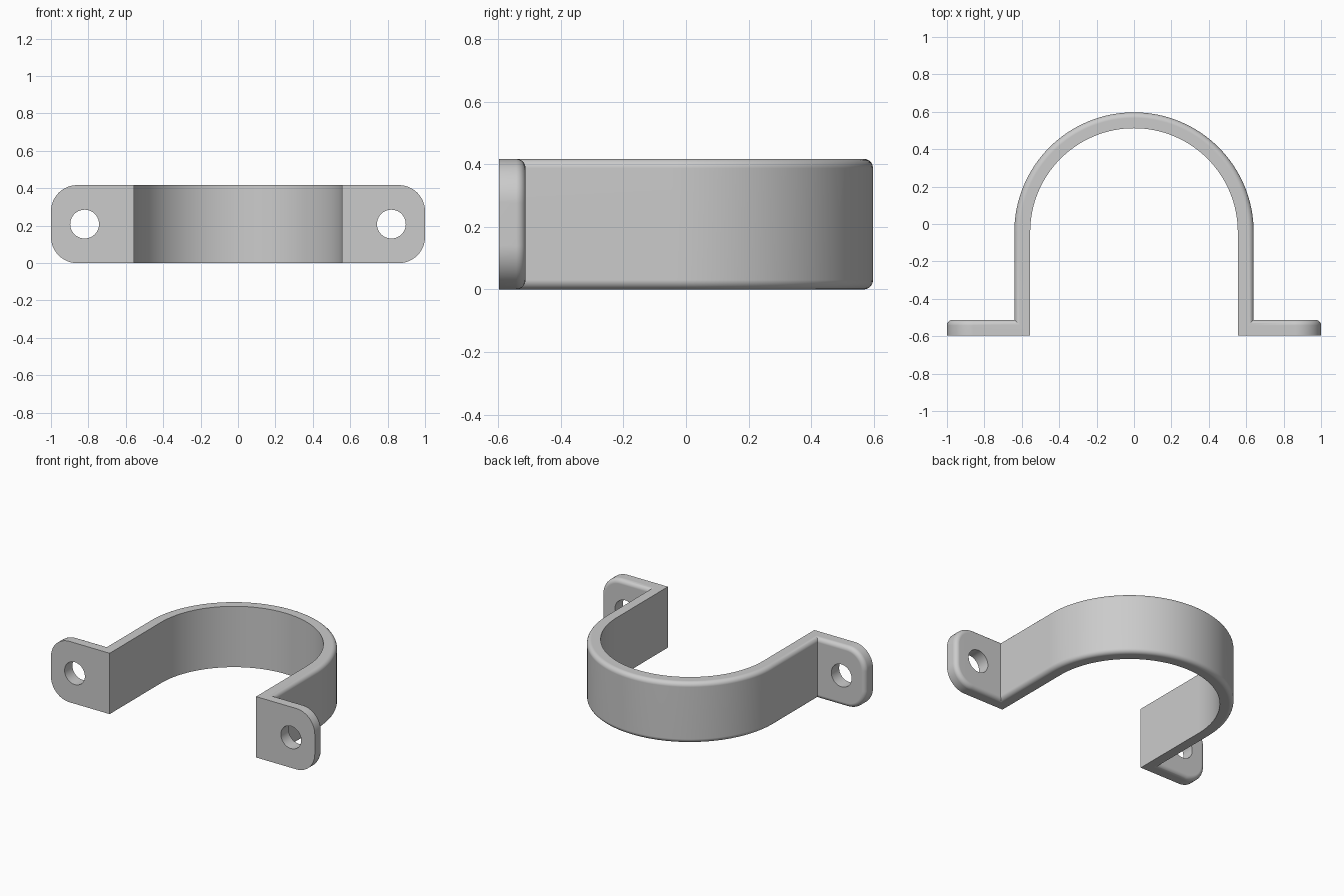
import bpy, bmesh, math

cube = bpy.data.objects.get("Cube")
if cube:
    bpy.data.objects.remove(cube, do_unlink=True)

HEIGHT, DEPTH, THICK = 0.417, 0.597, 0.085
OUTER = 0.64
INNER = OUTER - THICK
CENTRE_Y = DEPTH - OUTER
TAB_BACK = -DEPTH + THICK
CORNER, ROUND = 0.14, 0.03
HOLE_X, HOLE_R = 0.82, 0.077
SEGS = 64

grey = bpy.data.materials.new("grey metal")
grey.use_nodes = True
colour = (0.6, 0.6, 0.6, 1)
grey.diffuse_color = colour
grey.node_tree.nodes["Principled BSDF"].inputs["Base Color"].default_value = colour


def arc(radius):
    """Half circle from +x over the back to -x."""
    angles = [math.pi * i / SEGS for i in range(SEGS + 1)]
    return [(radius * math.cos(a), CENTRE_Y + radius * math.sin(a)) for a in angles]


def on_outside(v):
    """True on the back of the tabs and the outer surface of the strap."""
    x, y = v.co.x, v.co.y
    if y < TAB_BACK - 0.001:
        return False
    reach = abs(x) if y < CENTRE_Y else math.hypot(x, y - CENTRE_Y)
    return reach > OUTER - 0.01


# Plan outline of strap and tabs, extruded upward
outline = [(INNER, -DEPTH), (1, -DEPTH), (1, TAB_BACK), (OUTER, TAB_BACK)]
outline += arc(OUTER)
outline += [(-OUTER, TAB_BACK), (-1, TAB_BACK), (-1, -DEPTH), (-INNER, -DEPTH)]
outline += reversed(arc(INNER))
bm = bmesh.new()
base = bm.faces.new([bm.verts.new((x, y, 0)) for x, y in outline])
top = bmesh.ops.extrude_face_region(bm, geom=[base])["geom"]
for v in top:
    if isinstance(v, bmesh.types.BMVert):
        v.co.z = HEIGHT
bmesh.ops.recalc_face_normals(bm, faces=bm.faces[:])

# Large round corners on the tab ends
ends = [e for e in bm.edges
        if all(abs(v.co.x) > 0.999 for v in e.verts)
        and abs(e.verts[0].co.y - e.verts[1].co.y) > 0.01]
bmesh.ops.bevel(bm, geom=ends, offset=CORNER, offset_type='OFFSET',
                segments=12, profile=0.5, affect='EDGES')
bm.normal_update()

# Small rounding along every outer edge
rims = [e for e in bm.edges
        if all(on_outside(v) for v in e.verts) and e.is_convex
        and e.calc_face_angle(0) > math.radians(60)]
bmesh.ops.bevel(bm, geom=rims, offset=ROUND, offset_type='OFFSET',
                segments=5, profile=0.5, affect='EDGES', clamp_overlap=False)
bmesh.ops.recalc_face_normals(bm, faces=bm.faces[:])
mesh = bpy.data.meshes.new("pipe_strap")
bm.to_mesh(mesh)
bm.free()
mesh.materials.append(grey)
strap = bpy.data.objects.new("pipe_strap", mesh)
bpy.context.collection.objects.link(strap)

# Screw holes through the tabs
for side in (-1, 1):
    bpy.ops.mesh.primitive_cylinder_add(
        vertices=40, radius=HOLE_R, depth=0.3,
        location=(side * HOLE_X, -DEPTH + THICK / 2, HEIGHT / 2),
        rotation=(math.pi / 2, 0, 0))
    cutter = bpy.context.object
    cutter.name = "hole_cutter"
    cutter.hide_render = True
    cutter.data.materials.append(grey)
    cut = strap.modifiers.new("screw_hole", 'BOOLEAN')
    cut.operation, cut.solver, cut.object = 'DIFFERENCE', 'EXACT', cutter
    bpy.context.view_layer.objects.active = strap
    bpy.ops.object.modifier_apply(modifier=cut.name)
    bpy.data.objects.remove(cutter, do_unlink=True)

# Smooth curves, sharp edges, clean flat faces
bpy.ops.object.select_all(action='DESELECT')
strap.select_set(True)
bpy.context.view_layer.objects.active = strap
bpy.ops.object.shade_smooth_by_angle(angle=math.radians(30))
weighted = strap.modifiers.new("clean_normals", 'WEIGHTED_NORMAL')
weighted.keep_sharp = True
